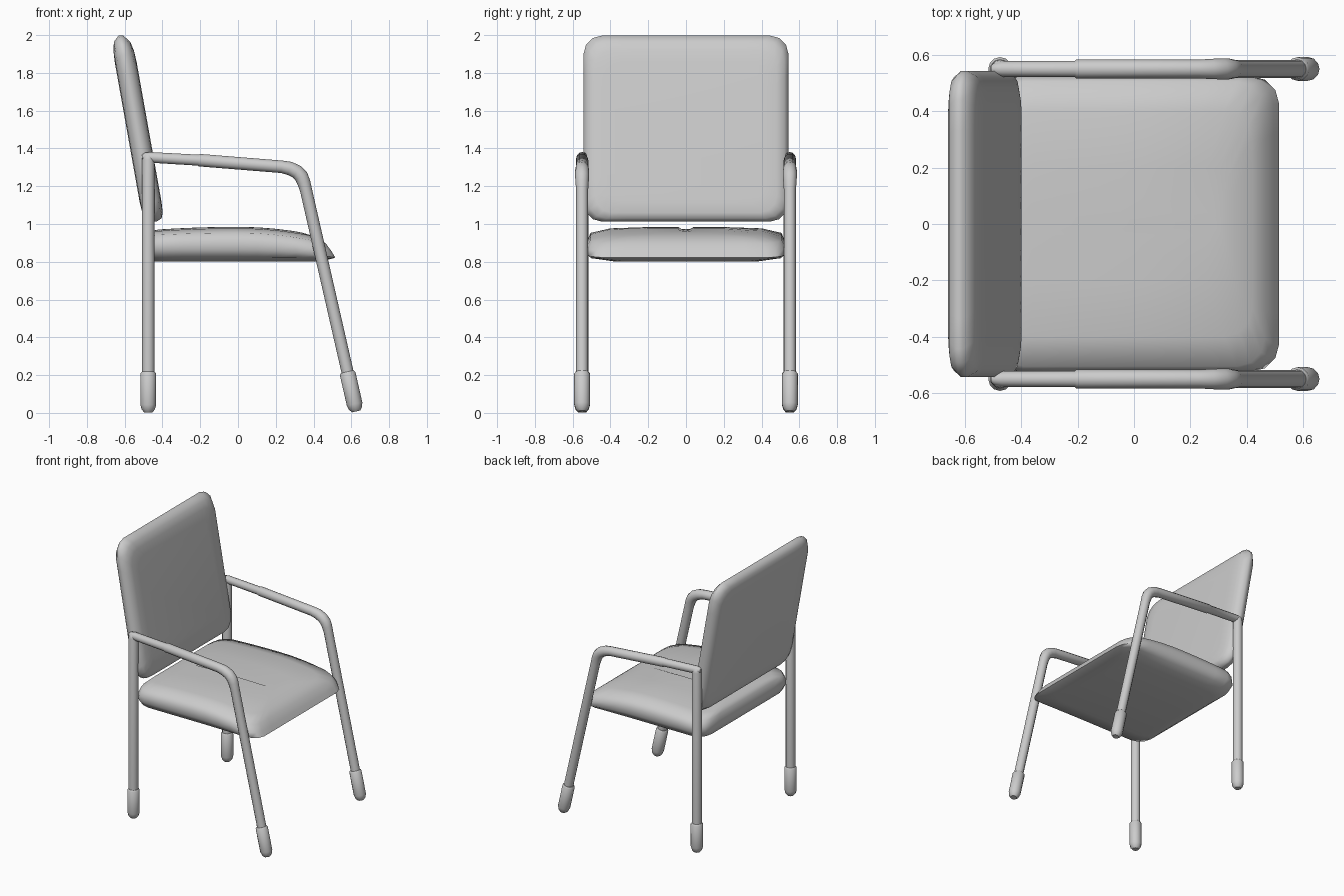
import bpy, bmesh, math
from mathutils import Vector

if "Cube" in bpy.data.objects:
    bpy.data.objects.remove(bpy.data.objects["Cube"])


def make_object(name, rings, angle):
    """Skin a stack of equal-length closed rings and cap both ends."""
    bm = bmesh.new()
    loops = [[bm.verts.new(p) for p in ring] for ring in rings]
    n = len(loops[0])
    for a, b in zip(loops, loops[1:]):
        for i in range(n):
            j = (i + 1) % n
            bm.faces.new((a[i], a[j], b[j], b[i]))
    bm.faces.new(loops[0][::-1])
    bm.faces.new(loops[-1])
    bmesh.ops.recalc_face_normals(bm, faces=bm.faces)
    mesh = bpy.data.meshes.new(name)
    bm.to_mesh(mesh)
    bm.free()
    ob = bpy.data.objects.new(name, mesh)
    bpy.context.collection.objects.link(ob)
    bpy.ops.object.select_all(action='DESELECT')
    ob.select_set(True)
    bpy.context.view_layer.objects.active = ob
    bpy.ops.object.shade_smooth_by_angle(angle=math.radians(angle))
    return ob


def rounded_rect(u0, u1, v, r, arc=3, side=8):
    """Rounded rectangle outline, u from u0 to u1 and v from -v to v."""
    corners = [(u1 - r, v - r, 0), (u0 + r, v - r, 90),
               (u0 + r, r - v, 180), (u1 - r, r - v, 270)]
    arcs = [[(cu + r * math.cos(math.radians(a0 + 90 * k / arc)),
              cv + r * math.sin(math.radians(a0 + 90 * k / arc)))
             for k in range(arc + 1)] for cu, cv, a0 in corners]
    pts = []
    for i, a in enumerate(arcs):
        pts += a
        p, q = a[-1], arcs[(i + 1) % 4][0]
        pts += [(p[0] + (q[0] - p[0]) * k / side, p[1] + (q[1] - p[1]) * k / side)
                for k in range(1, side)]
    return pts


def tube(name, path, sides=12):
    """Sweep a circle along (x, z, radius) points lying in the plane at y."""
    y, points = path
    rings = []
    for i, (x, z, r) in enumerate(points):
        a, b = points[max(i - 1, 0)], points[min(i + 1, len(points) - 1)]
        t = Vector((b[0] - a[0], 0, b[1] - a[1])).normalized()
        nrm = Vector((-t.z, 0, t.x))
        rings.append([Vector((x, y, z)) + r * (math.cos(w) * Vector((0, 1, 0)) + math.sin(w) * nrm)
                      for w in (2 * math.pi * k / sides for k in range(sides))])
    return make_object(name, rings, 50)


# Seat cushion: x0, x1, half width, z, corner radius, front drop, rear drop
seat = [(-0.40, 0.36, 0.04, 0.802, 0.03, 0, 0),
        (-0.46, 0.43, 0.38, 0.802, 0.10, 0, 0),
        (-0.49, 0.50, 0.50, 0.822, 0.10, 0.005, 0),
        (-0.505, 0.515, 0.525, 0.865, 0.10, 0.04, 0),
        (-0.50, 0.495, 0.525, 0.91, 0.10, 0.055, 0.01),
        (-0.49, 0.465, 0.505, 0.953, 0.10, 0.065, 0.015),
        (-0.47, 0.42, 0.40, 0.977, 0.10, 0.065, 0.02),
        (-0.43, 0.34, 0.20, 0.984, 0.08, 0.065, 0.02),
        (-0.40, 0.30, 0.04, 0.985, 0.03, 0.065, 0.02)]
make_object("seat", [[(x, y, z - (front if x > 0 else rear) * (x / 0.5) ** 2)
                      for x, y in rounded_rect(x0, x1, v, r)]
                     for x0, x1, v, z, r, front, rear in seat], 80)

# Backrest cushion: z0, z1, half width, corner radius, thickness offset
back = [(1.12, 1.86, 0.42, 0.08, 0.058), (1.06, 1.92, 0.48, 0.09, 0.054),
        (1.03, 1.965, 0.52, 0.10, 0.043), (1.012, 1.998, 0.543, 0.10, 0.012)]
back = [(a, b, v, r, -w) for a, b, v, r, w in back] + back[::-1]
make_object("backrest", [[(-0.531 - 0.178 * (z - 1.5) + w, y, z)
                          for z, y in rounded_rect(z0, z1, v, r)]
                         for z0, z1, v, r, w in back], 80)

# Metal frame and rubber feet on both sides
foot = [(0, 0.022), (0.015, 0.035), (0.04, 0.042), (0.205, 0.042), (0.215, 0.034)]
for side, y in (("left", 0.55), ("right", -0.55)):
    tube(f"rear_leg_{side}", (y, [(-0.475, z, r) for z, r in
         ((0.15, 0.033), (1.34, 0.033), (1.362, 0.028), (1.375, 0.014))]))
    tube(f"arm_and_front_leg_{side}", (y, [
        (-0.508, 1.356, 0.012), (-0.495, 1.355, 0.022), (-0.47, 1.353, 0.028),
        (-0.21, 1.338, 0.029), (-0.205, 1.338, 0.033), (0.23, 1.303, 0.033),
        (0.275, 1.294, 0.036), (0.312, 1.276, 0.037), (0.335, 1.252, 0.037),
        (0.348, 1.222, 0.035), (0.36, 1.18, 0.032), (0.595, 0.15, 0.032)]))
    tube(f"rear_foot_{side}", (y, [(-0.475, 0.003 + h, r) for h, r in foot]))
    tube(f"front_foot_{side}", (y, [(0.626 - 0.222 * h, 0.008 + 0.975 * h, r) for h, r in foot]))
